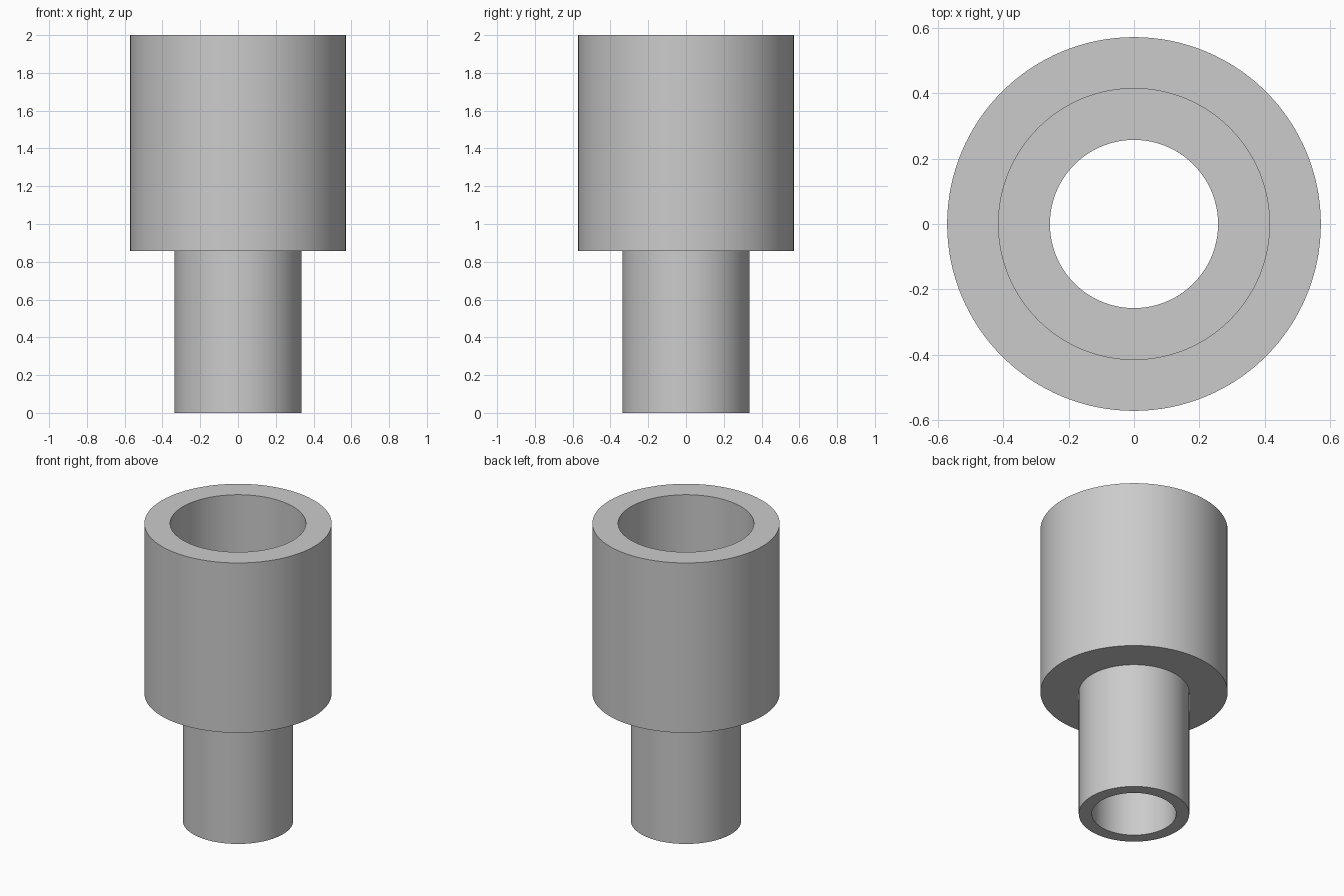
import bpy
import bmesh
from math import radians, tau
from mathutils import Matrix

cube = bpy.data.objects.get("Cube")
if cube:
    bpy.data.objects.remove(cube, do_unlink=True)

# Single grey material
GREY = (0.6, 0.6, 0.6, 1.0)
grey = bpy.data.materials.new("plain grey")
grey.use_nodes = True
grey.diffuse_color = GREY
grey.node_tree.nodes["Principled BSDF"].inputs["Base Color"].default_value = GREY

# Main dimensions
SEGMENTS = 128
STEM_RADIUS, STEM_TOP = 0.337, 0.857
BODY_RADIUS, BODY_TOP = 0.571, 2.0
BORE_RADIUS = 0.257
SOCKET_RADIUS, SOCKET_FLOOR = 0.414, 1.14

# Closed half-section: outside upward, then down the socket and bore
profile = [
    (STEM_RADIUS, 0), (STEM_RADIUS, STEM_TOP),
    (BODY_RADIUS, STEM_TOP), (BODY_RADIUS, BODY_TOP),
    (SOCKET_RADIUS, BODY_TOP), (SOCKET_RADIUS, SOCKET_FLOOR),
    (BORE_RADIUS, SOCKET_FLOOR), (BORE_RADIUS, 0),
]


def lathe(name, section, material):
    """Revolve a closed half-section around the z axis."""
    bm = bmesh.new()
    rings = []
    for i in range(SEGMENTS):
        turn = Matrix.Rotation(tau * i / SEGMENTS, 3, "Z")
        rings.append([bm.verts.new((r, 0, z)) for r, z in section])
        bmesh.ops.rotate(bm, verts=rings[-1], cent=(0, 0, 0), matrix=turn)
    for i, ring in enumerate(rings):
        following = rings[(i + 1) % SEGMENTS]
        for j in range(len(section)):
            k = (j + 1) % len(section)
            bm.faces.new((ring[j], following[j], following[k], ring[k]))
    bmesh.ops.recalc_face_normals(bm, faces=bm.faces)
    mesh = bpy.data.meshes.new(name)
    bm.to_mesh(mesh)
    bm.free()
    mesh.materials.append(material)
    obj = bpy.data.objects.new(name, mesh)
    bpy.context.collection.objects.link(obj)
    return obj


# Stepped sleeve with a wide socket and a narrow through bore
sleeve = lathe("stepped_sleeve", profile, grey)
bpy.ops.object.select_all(action="DESELECT")
sleeve.select_set(True)
bpy.context.view_layer.objects.active = sleeve
bpy.ops.object.shade_smooth_by_angle(angle=radians(30))
